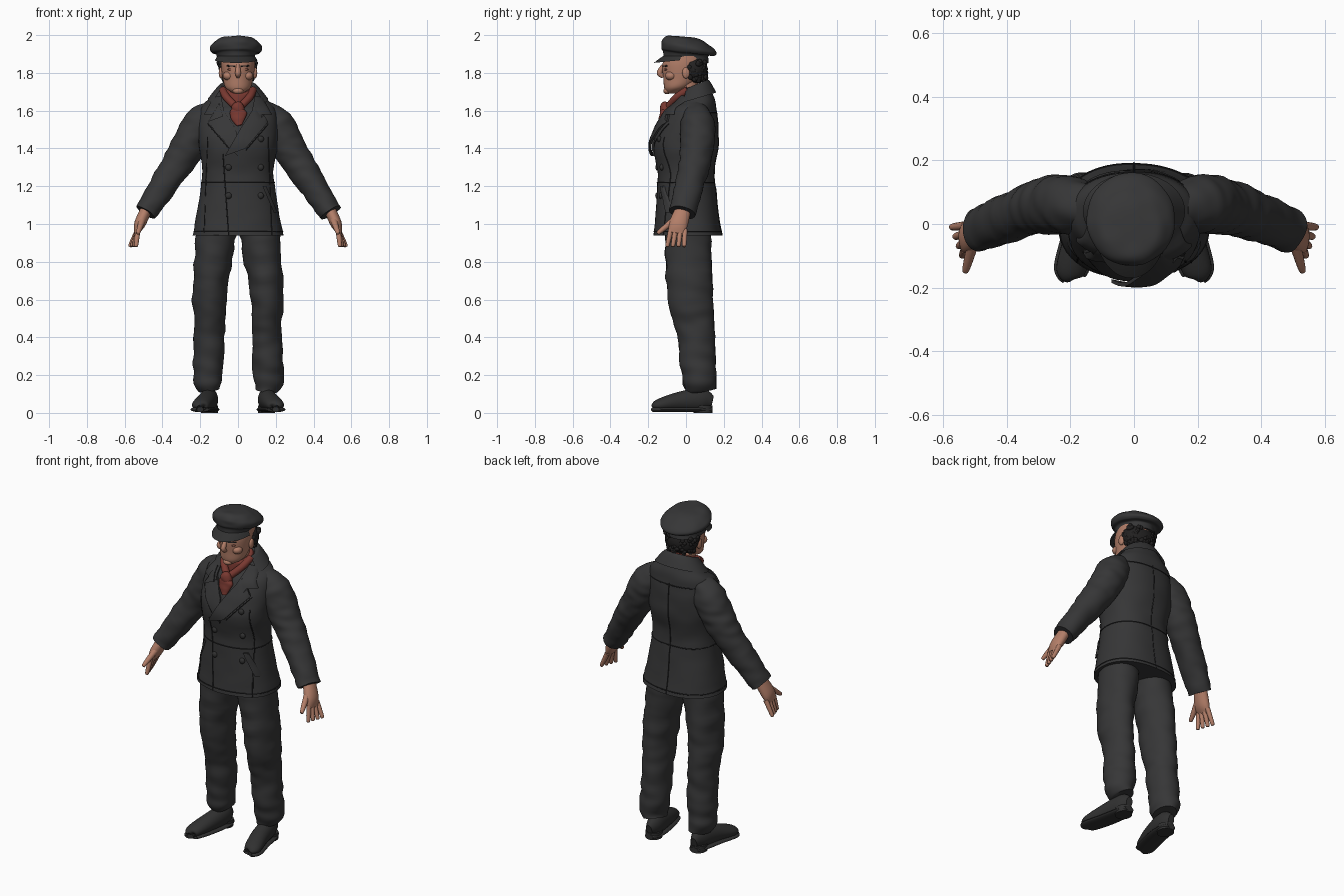
import bpy, bmesh, math, random
from math import sin, cos, pi
from mathutils import Vector, Matrix, noise
from mathutils.bvhtree import BVHTree

random.seed(4)
if "Cube" in bpy.data.objects:
    bpy.data.objects.remove(bpy.data.objects["Cube"])

SIDES = {"right": -1, "left": 1}
UP = Vector((0, 0, 1))
DEPTH = Vector((0, 1, 0))


def material(name, *rgb):
    mat = bpy.data.materials.new(name)
    mat.use_nodes = True
    mat.diffuse_color = (*rgb, 1)
    shader = next(node for node in mat.node_tree.nodes if node.type == "BSDF_PRINCIPLED")
    shader.inputs["Base Color"].default_value = (*rgb, 1)
    shader.inputs["Roughness"].default_value = 0.8
    return mat


CLOTH = material("charcoal wool", .037, .037, .038)
SEAM = material("dark seam", .014, .014, .015)
HAIR = material("black hair", .016, .015, .015)
LEATHER = material("black leather", .03, .03, .03)
SKIN = material("warm skin", .45, .21, .14)
LIP = material("lip and lid", .26, .1, .07)
RED = material("rust red scarf", .19, .04, .03)


def finish(name, bm, mat, wrinkle=0, wave=8):
    """Turn a bmesh into a smooth object, with optional cloth folds."""
    bmesh.ops.recalc_face_normals(bm, faces=bm.faces[:])
    bm.normal_update()
    stretch = Matrix.Diagonal((wave, wave, 2 * wave))
    folds = [vert.normal * wrinkle * noise.noise(stretch @ vert.co) for vert in bm.verts]
    for vert, fold in zip(bm.verts, folds):
        vert.co += fold
    mesh = bpy.data.meshes.new(name)
    bm.to_mesh(mesh)
    bm.free()
    mesh.materials.append(mat)
    mesh.shade_smooth()
    mesh.set_sharp_from_angle(angle=math.radians(50))
    obj = bpy.data.objects.new(name, mesh)
    bpy.context.scene.collection.objects.link(obj)
    return obj


def spline(keys, steps):
    """Smooth interpolation through a few keys."""
    keys = [Vector(key) for key in keys]
    out = []
    for i, (start, end) in enumerate(zip(keys, keys[1:])):
        slope_in = (end - keys[max(i - 1, 0)]) / 2
        slope_out = (keys[min(i + 2, len(keys) - 1)] - start) / 2
        for k in range(steps):
            t = k / steps
            ease = t * t * (3 - 2 * t)
            out.append(start.lerp(end, ease) + slope_in * t * (1 - t) ** 2 - slope_out * t * t * (1 - t))
    return out + [keys[-1]]


def skin(name, rings, mat, closed=True, thickness=0, **folds):
    """Join rings of points into a surface."""
    bm = bmesh.new()
    rows = [[bm.verts.new(point) for point in ring] for ring in rings]
    count = len(rows[0])
    for low, high in zip(rows, rows[1:]):
        for i in range(count if closed else count - 1):
            j = (i + 1) % count
            bm.faces.new((low[i], low[j], high[j], high[i]))
    if closed:
        bm.faces.new(rows[0])
        bm.faces.new(rows[-1])
    if thickness:
        bmesh.ops.solidify(bm, geom=bm.faces[:], thickness=thickness)
    return finish(name, bm, mat, **folds)


def rounded(value, power):
    return math.copysign(abs(value) ** (2 / power), value)


def loft(name, keys, mat, x=0, power=2, arc=None, sides=48, **extra):
    """Level rings given as z, centre y, half width, half depth, forward tilt."""
    first, last = arc or (0, 2 * pi * (1 - 1 / sides))
    angles = [first + (last - first) * i / (sides - 1) for i in range(sides)]
    rings = []
    for z, y, wide, deep, tilt in spline(keys, 8):
        offsets = [(wide * rounded(cos(a), power), deep * rounded(sin(a), power)) for a in angles]
        rings.append([(x + dx, y + dy, z + tilt * dy) for dx, dy in offsets])
    return skin(name, rings, mat, closed=arc is None, **extra)


def tube(name, keys, mat, ref=DEPTH, sides=24, steps=6, **extra):
    """Rings along a path: position, radius across ref, radius along ref."""
    path = spline([key if len(key) > 4 else (*key, key[-1]) for key in keys], steps)
    rings = []
    for i, key in enumerate(path):
        along = path[min(i + 1, len(path) - 1)].xyz - path[max(i - 1, 0)].xyz
        across = along.cross(ref).normalized()
        depth = across.cross(along).normalized()
        angles = [2 * pi * k / sides for k in range(sides)]
        rings.append([key.xyz + across * key[3] * cos(a) + depth * key[4] * sin(a) for a in angles])
    return skin(name, rings, mat, **extra)


def stick(name, start, end, thick, thin, mat, ref=DEPTH):
    """Tapered rod with a rounded tip."""
    start, end = Vector(start), Vector(end)
    near = start.lerp(end, .9)
    tube(name, [(*start, thick), (*near, thin), (*end, thin / 3)], mat, ref, sides=14)


def ball(name, centre, size, mat, **folds):
    bm = bmesh.new()
    place = Matrix.Translation(centre) @ Matrix.Diagonal((*size, 1))
    bmesh.ops.create_uvsphere(bm, u_segments=24, v_segments=14, radius=1, matrix=place)
    return finish(name, bm, mat, **folds)


# Coat body
coat = loft("coat_body", [(.94, .01, .24, .18, 0), (1.25, 0, .19, .15, 0), (1.43, 0, .21, .17, 0),
                          (1.6, .03, .2, .13, .1), (1.66, .04, .15, .1, .3), (1.71, .05, .1, .07, .4)],
            CLOTH, power=2.3, sides=64, wrinkle=.005)
tree = BVHTree.FromPolygons([v.co for v in coat.data.vertices], [p.vertices[:] for p in coat.data.polygons])


def on_coat(x, z, side=-1):
    hit = tree.ray_cast(Vector((x, side, z)), -side * DEPTH)[0]
    return hit or tree.find_nearest(Vector((x, side / 9, z)))[0]


def stitch(name, points):
    tube(name, [(*p, .003) for p in points], SEAM, ref=Vector((.3, .9, .2)), sides=6, steps=1)


def seam(name, start, end, side=-1):
    start, end = Vector(start), Vector(end)
    stitch(name, [on_coat(*start.lerp(end, k / 30), side) for k in range(31)])


def girdle(name, z):
    spokes = [Vector((cos(k * pi / 32), sin(k * pi / 32), 0)) for k in range(65)]
    stitch(name, [tree.ray_cast(spoke + z * UP, -spoke)[0] for spoke in spokes])


def patch(name, outline, lift):
    """Cloth panel draped over the coat front."""
    bm = bmesh.new()
    bm.faces.new([bm.verts.new((x, 0, z)) for x, z in outline])
    bmesh.ops.triangulate(bm, faces=bm.faces[:])
    bmesh.ops.subdivide_edges(bm, edges=bm.edges[:], cuts=7, use_grid_fill=True)
    for vert in bm.verts:
        vert.co = on_coat(vert.co.x, vert.co.z) - lift * DEPTH
    bmesh.ops.solidify(bm, geom=bm.faces[:], thickness=.012)
    finish(name, bm, CLOTH)


girdle("waist_seam", 1.22)
girdle("hem_seam", .96)
seam("front_edge_seam", (-.08, 1.37), (-.05, .94))
seam("back_centre_seam", (0, 1.6), (0, .94), side=1)
seam("back_yoke_seam", (-.18, 1.59), (.18, 1.59), side=1)

# Collar, lapels and pockets
loft("collar_back", [(1.72, .03, .08, .06, .4), (1.73, .04, .1, .08, .4), (1.66, .04, .16, .12, .3)],
     CLOTH, arc=(-.5, pi + .5), thickness=.01)
for side, s in SIDES.items():
    roll = -.07 if s > 0 else 0
    panels = {
        "lapel": [(.1, 1.64), (.08, 1.57), (.16, 1.54), (.04, 1.4), (s * roll, 1.36), (.01, 1.5)],
        "collar_leaf": [(.09, 1.68), (.13, 1.67), (.18, 1.58), (.07, 1.58)],
        "pocket_welt": [(.13, 1.2), (.15, 1.2), (.21, 1.06), (.19, 1.06)]}
    for (part, outline), lift in zip(panels.items(), (.011 + .003 * s, .012, .004)):
        patch(f"{side}_{part}", [(s * x, z) for x, z in outline], lift)
    seam(f"{side}_front_seam", (s * .16, 1.46), (s * .18, .94))
    seam(f"{side}_lapel_shadow", (s * .16, 1.53), (s * .04, 1.39))

# Double row of buttons
for x in (-.05, .12):
    for z in (1.15, 1.3, 1.45):
        if x > 0 or z < 1.4:
            ball("coat_button", on_coat(x, z), (.017, .012, .017), LEATHER)

# Sleeves, hands, trousers and shoes
for side, s in SIDES.items():
    def limb(part, keys, mat, **extra):
        tube(f"{side}_{part}", [(s * x, *rest) for x, *rest in keys], mat, **extra)

    limb("sleeve", [(.13, .05, 1.6, .06), (.2, .06, 1.53, .09), (.26, .06, 1.42, .09),
                    (.34, .04, 1.29, .08), (.49, -.02, 1.06, .06, .07)],
         CLOTH, sides=32, steps=12, wrinkle=.008, wave=12)
    limb("palm", [(.48, -.01, 1.09, .03, .04), (.52, -.04, 1, .03, .05), (.54, -.05, .95, .01, .04)], SKIN)
    for i in range(4):
        stick(f"{side}_finger", (s * .53, -.08 + i / 40, .97), (s * (.54 + i / 90), -.1 + .03 * i, .88),
              .014, .011, SKIN)
    stick(f"{side}_thumb", (s * .5, -.04, 1.04), (s * .53, -.15, .95), .02, .012, SKIN, ref=UP)

    limb("trouser_leg", [(.11, .01, .98, .11, .12), (.15, .02, .65, .09, .12), (.15, .05, .43, .08, .1),
                         (.16, .07, .2, .08, .09), (.15, .08, .12, .055, .08)],
         CLOTH, sides=40, steps=14, wrinkle=.011)
    shoe = [(.15, .14, .06, .02, .03), (.15, .08, .07, .045, .06), (.17, -.04, .06, .05, .05),
            (.2, -.15, .04, .045, .03), (.2, -.17, .03, .01, .01)]
    limb("shoe", shoe, LEATHER, ref=UP)
    limb("sole", [(x, y, .018, wide + .008, .014) for x, y, z, wide, tall in shoe], LEATHER, ref=UP)
    loft(f"{side}_heel", [(z, .09, .045, .05, 0) for z in (0, .04)], LEATHER, x=s * .15)

# Neck and head
loft("neck", [(1.62, .02, .06, .06, 0), (1.77, 0, .06, .06, 0)], SKIN)
loft("head", [(1.69, -.08, .02, .02, 0), (1.72, -.05, .065, .065, 0), (1.77, -.025, .08, .095, 0),
              (1.84, -.01, .09, .115, 0), (1.89, 0, .09, .11, 0)], SKIN)
tube("nose", [(0, -.12, 1.84, .01), (0, -.14, 1.8, .015), (0, -.12, 1.78, .01)], SKIN)
ball("chin", (0, -.1, 1.705), (.028, .02, .018), SKIN)
ball("mouth", (0, -.1, 1.747), (.03, .018, .005), LIP)
for side, s in SIDES.items():
    ball(f"{side}_cheek", (s * .05, -.08, 1.785), (.03, .03, .025), SKIN)
    ball(f"{side}_eye", (s * .037, -.105, 1.818), (.018, .01, .007), LIP)
    ball(f"{side}_ear", (s * .09, 0, 1.8), (.012, .02, .03), SKIN)
    stick(f"{side}_eyebrow", (s * .015, -.12, 1.835), (s * .06, -.1, 1.837), .006, .004, HAIR, ref=UP)

# Curly hair around the back and sides
ball("hair", (0, .04, 1.82), (.1, .075, .08), HAIR, wrinkle=.006, wave=40)
for k in range(90):
    angle, rise = random.uniform(-.5, pi + .5), random.uniform(0, .1)
    if sin(angle) > -.3 or rise > .05:
        reach = .072 + .3 * rise
        ball("hair_curl", (reach * cos(angle), .04 + .065 * sin(angle), 1.76 + rise), [.013] * 3, HAIR)

# Peaked cap
loft("cap_crown", [(1.86, 0, .1, .12, -.05), (1.9, 0, .105, .12, -.1), (1.91, .01, .13, .14, -.15),
                   (1.94, .015, .136, .144, -.2), (1.98, 0, .09, .1, -.15), (1.99, 0, .03, .03, -.1)],
     CLOTH, x=-.01, wrinkle=.004, wave=16)
loft("cap_peak", [(1.89, 0, .1, .12, 0), (1.87, 0, .115, .17, .1)], LEATHER, x=-.01,
     arc=(pi + .2, 2 * pi - .2), thickness=.007)

# Neck scarf
loft("scarf_wrap", [(1.65, .02, .085, .085, .4), (1.71, .01, .08, .07, .4), (1.72, .01, .06, .06, .4)],
     RED, wrinkle=.006, wave=20)
for side, s in SIDES.items():
    tube(f"{side}_scarf_fold", [(s * .08, .01, 1.71, .02), (s * .06, -.05, 1.67, .02), (0, -.1, 1.61, .02)], RED)
ball("scarf_knot", (0, -.11, 1.61), (.036, .028, .036), RED, wrinkle=.005, wave=20)
tube("scarf_tail", [(0, -.11, 1.62, .025, .02), (0, -.12, 1.58, .045, .02), (.01, -.14, 1.52, .015, .012)],
     RED, wrinkle=.005, wave=20)
